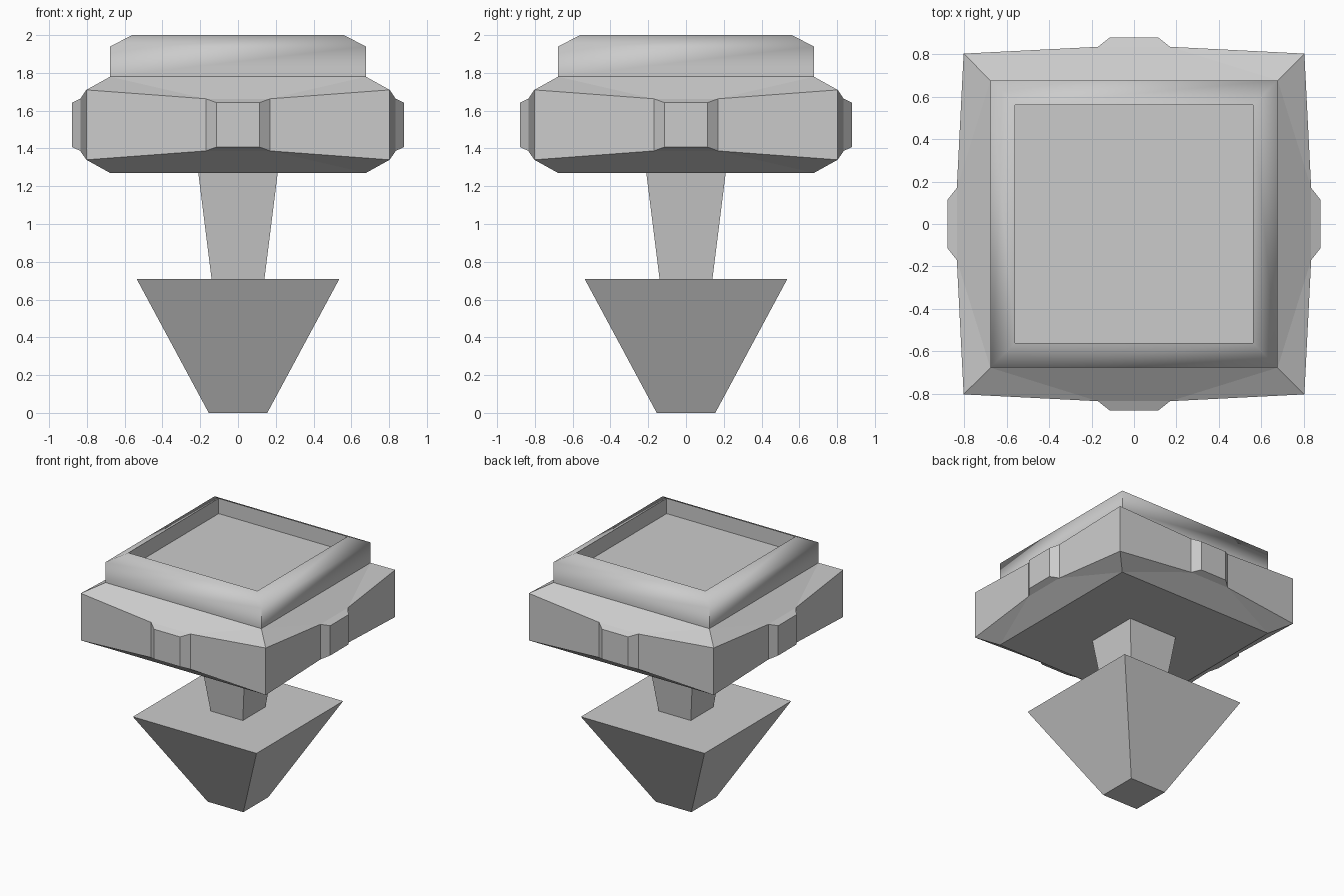
import bpy, bmesh
from math import pi, radians
from mathutils import Matrix, Vector

if "Cube" in bpy.data.objects:
    bpy.data.objects.remove(bpy.data.objects["Cube"])


def make_object(name, bm):
    bmesh.ops.remove_doubles(bm, verts=bm.verts, dist=0.0005)
    bmesh.ops.recalc_face_normals(bm, faces=bm.faces)
    mesh = bpy.data.meshes.new(name)
    bm.to_mesh(mesh)
    bm.free()
    obj = bpy.data.objects.new(name, mesh)
    bpy.context.collection.objects.link(obj)
    return obj


def add_around(bm, polygons):
    """Repeat the polygons of the front side on all four sides."""
    for k in range(4):
        turn = Matrix.Rotation(k * pi / 2, 3, 'Z')
        for poly in polygons:
            bm.faces.new([bm.verts.new(turn @ Vector(p)) for p in poly])


def square_loft(name, profile, cap_first=True):
    """Square rings (half width, z) joined in order; the last ring is capped."""
    bm = bmesh.new()
    sides = []
    for (a, z0), (b, z1) in zip(profile, profile[1:]):
        sides.append([(-a, -a, z0), (a, -a, z0), (b, -b, z1), (-b, -b, z1)])
    add_around(bm, sides)
    for h, z in ([profile[0]] if cap_first else []) + [profile[-1]]:
        bm.faces.new([bm.verts.new((x, y, z)) for x, y in
                      ((-h, -h), (h, -h), (h, h), (-h, h))])
    return make_object(name, bm)


# Ground spike and tapered stem
square_loft("spike", [(0.155, 0), (0.537, 0.71)])
square_loft("stem", [(0.14, 0.71), (0.21, 1.27)])

# Head body: bulged sides with bevelled bosses, described for the front side
MID = 1.525


def chamfer(end_z, s):
    """Sloped strip between the bulged side and the flat end ring."""
    l, r = (-0.677, -0.677, end_z), (0.677, -0.677, end_z)
    cl, cr = (-0.803, -0.803, MID + s * 0.185), (0.803, -0.803, MID + s * 0.185)
    ml, mr = (-0.17, -0.835, MID + s * 0.138), (0.17, -0.835, MID + s * 0.138)
    ol, orr = (-0.113, -0.88, MID + s * 0.117), (0.113, -0.88, MID + s * 0.117)
    return (l, r, cl, cr, ml, mr, ol, orr)


low, high = chamfer(1.27, -1), chamfer(1.78, 1)
polygons = []
for l, r, cl, cr, ml, mr, ol, orr in (low, high):
    polygons += [[l, cl, ml], [l, ml, mr, r], [r, mr, cr], [ml, ol, orr, mr]]
# Vertical panels running corner - boss - corner
row = (2, 4, 6, 7, 5, 3)
for i, j in zip(row, row[1:]):
    polygons.append([low[i], low[j], high[j], high[i]])
bm = bmesh.new()
add_around(bm, polygons)
bm.faces.new([bm.verts.new((x, y, 1.27)) for x, y in
              ((-0.677, -0.677), (0.677, -0.677), (0.677, 0.677), (-0.677, 0.677))])
make_object("head_body", bm)

# Raised rim with recessed top panel, softly shaded across its outer bend
rim = square_loft("recessed_rim", [(0.677, 1.78), (0.677, 1.94), (0.56, 2.0),
                                   (0.56, 1.88)], cap_first=False)
bpy.context.view_layer.objects.active = rim
rim.select_set(True)
bpy.ops.object.shade_smooth_by_angle(angle=radians(68))
